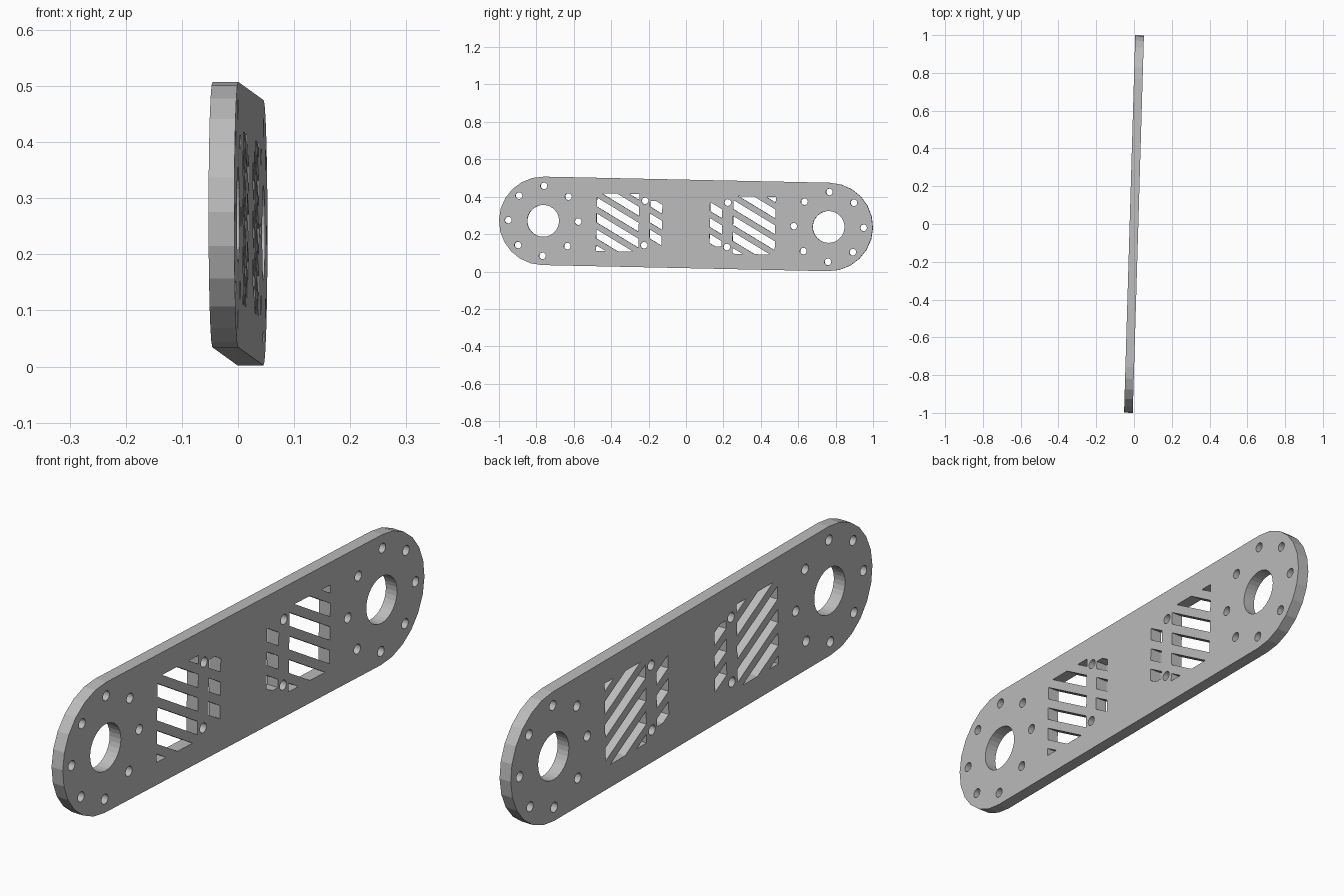
import bpy
from math import cos, sin, tan, pi, radians
from mathutils import Matrix, Vector

cube = bpy.data.objects.get("Cube")
if cube:
    bpy.data.objects.remove(cube)

HUB = 0.7635        # distance of each hub from the middle
END_R = 0.2365      # radius of the rounded ends
THICK = 0.046
SLOPE = tan(radians(30))
PITCH, SLOT = 0.085, 0.048


def circle(cx, cy, r, n):
    return [(cx + r * cos(2 * pi * i / n), cy + r * sin(2 * pi * i / n)) for i in range(n)]


def clip(poly, axis, limit, sign):
    """Keep the part of a convex polygon on one side of an axis-aligned line."""
    out = []
    for a, b in zip(poly, poly[1:] + poly[:1]):
        da, db = sign * (a[axis] - limit), sign * (b[axis] - limit)
        if da >= 0:
            out.append(a)
        if da * db < 0:
            out.append(tuple(Vector(a).lerp(Vector(b), da / (da - db))))
    return out


def slots(u0, u1, half):
    """Diagonal slots trimmed to a rectangular window."""
    found = []
    for k in range(-9, 10):
        lo = k * PITCH - SLOT / 2 + 0.001
        hi = lo + SLOT
        band = [(u0, lo - SLOPE * u0), (u1, lo - SLOPE * u1),
                (u1, hi - SLOPE * u1), (u0, hi - SLOPE * u0)]
        band = clip(band, 1, -half, 1)
        if band:
            band = clip(band, 1, half, -1)
        if len(band) > 2:
            found.append(band)
    return found


# Rounded plate outline
SEG = 12
outline = []
for side in (1, -1):
    for i in range(SEG + 1):
        a = -pi / 2 + pi * i / SEG
        outline.append((side * (HUB + END_R * cos(a)), side * END_R * sin(a)))

# Openings of one half: hub bore, bolt ring, pin holes, slotted windows
holes = [circle(-HUB, 0, 0.085, 32)]
for i in range(8):
    a = i * pi / 4
    holes.append(circle(-HUB + 0.187 * cos(a), 0.187 * sin(a), 0.018, 16))
for v in (-0.119, 0.119):
    holes.append(circle(-0.221, v, 0.018, 16))
holes += slots(-0.478, -0.252, 0.154)
holes += slots(-0.193, -0.128, 0.118)

# The other half repeats them turned by half a circle
holes += [[(-u, -v) for u, v in h] for h in holes]

curve = bpy.data.curves.new("link_plate", 'CURVE')
curve.dimensions = '2D'
curve.fill_mode = 'BOTH'
curve.extrude = THICK / 2
for loop in [outline] + holes:
    spline = curve.splines.new('POLY')
    spline.points.add(len(loop) - 1)
    for p, (u, v) in zip(spline.points, loop):
        p.co = (u, v, 0, 1)
    spline.use_cyclic_u = True

plate = bpy.data.objects.new("link_plate", curve)
bpy.context.collection.objects.link(plate)

# Stand the plate on edge with its slight yaw and tilt
upright = Matrix(((0, 0, 1, 0), (1, 0, 0, 0), (0, 1, 0, 0), (0, 0, 0, 1)))
plate.matrix_world = (Matrix.Translation((0, 0, 0.2545)) @ Matrix.Rotation(-0.0296, 4, 'Z')
                      @ Matrix.Rotation(-0.0213, 4, 'X') @ upright)

grey = bpy.data.materials.new("plain_grey")
grey.use_nodes = True
colour = (0.5, 0.5, 0.5, 1)
grey.diffuse_color = colour
grey.node_tree.nodes["Principled BSDF"].inputs["Base Color"].default_value = colour
curve.materials.append(grey)

# Turn the filled outline into a solid mesh
bpy.ops.object.select_all(action='DESELECT')
plate.select_set(True)
bpy.context.view_layer.objects.active = plate
bpy.ops.object.convert(target='MESH')
bpy.ops.object.shade_flat()
